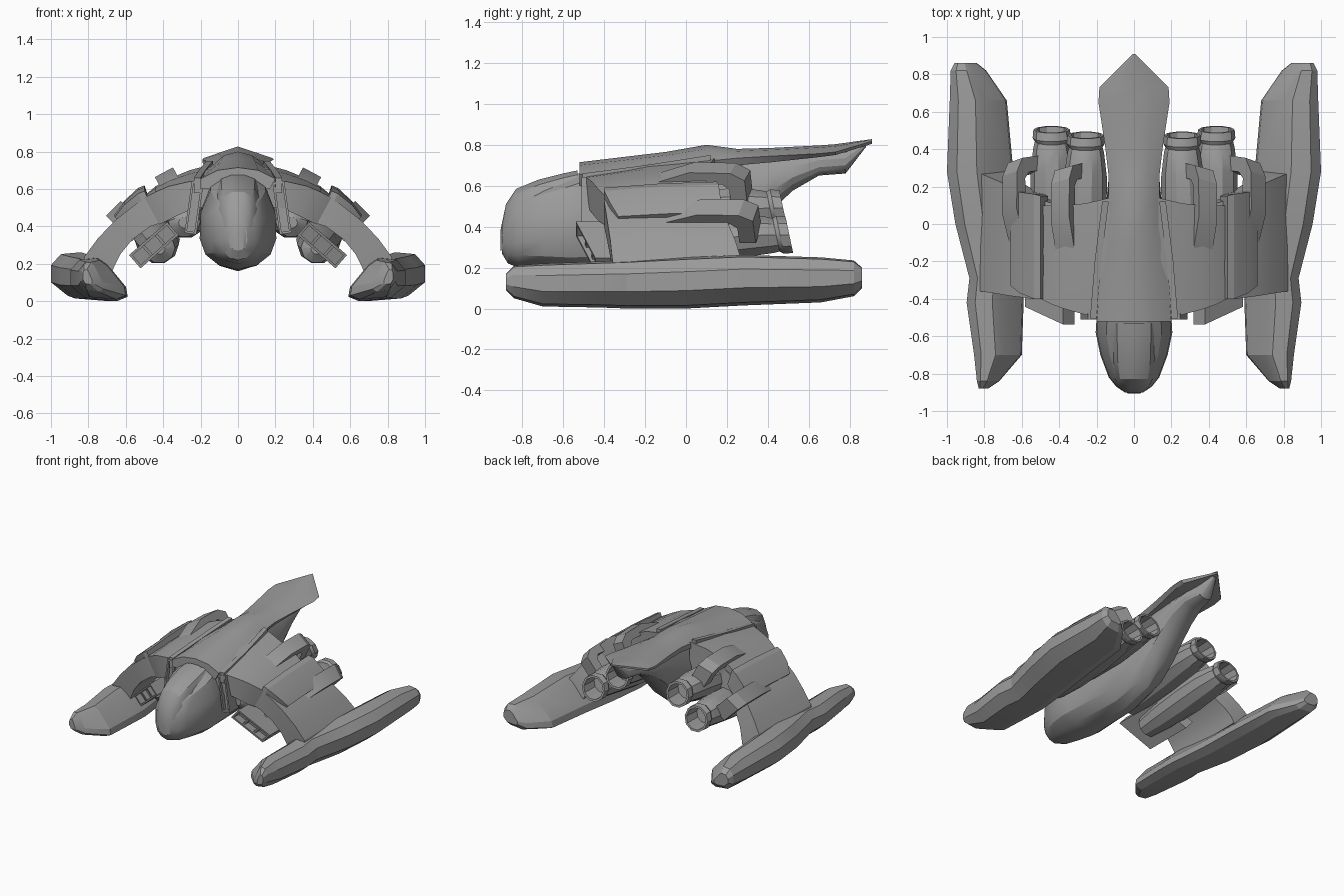
import bpy, math
from mathutils import Vector

if "Cube" in bpy.data.objects:
    bpy.data.objects.remove(bpy.data.objects["Cube"])

grey = bpy.data.materials.new("dark_grey")
grey.diffuse_color = (.33, .33, .33, 1)
grey.use_nodes = True
grey.node_tree.nodes["Principled BSDF"].inputs["Base Color"].default_value = grey.diffuse_color


def loft(name, rings, mirror=False, angle=28):
    """Skin a list of equal-length point rings, cap both ends."""
    n = len(rings[0])
    verts = [p for r in rings for p in r]
    faces = [tuple(range(n)), tuple(range((len(rings) - 1) * n, len(rings) * n))]
    for i in range(len(rings) - 1):
        for j in range(n):
            k = (j + 1) % n
            faces.append((i*n + j, i*n + k, (i+1)*n + k, (i+1)*n + j))
    me = bpy.data.meshes.new(name)
    me.from_pydata(verts, [], faces)
    me.materials.append(grey)
    ob = bpy.data.objects.new(name, me)
    bpy.context.collection.objects.link(ob)
    bpy.ops.object.select_all(action='DESELECT')
    bpy.context.view_layer.objects.active = ob
    ob.select_set(True)
    bpy.ops.object.mode_set(mode='EDIT')
    bpy.ops.mesh.select_all(action='SELECT')
    bpy.ops.mesh.normals_make_consistent(inside=False)
    bpy.ops.object.mode_set(mode='OBJECT')
    bpy.ops.object.shade_smooth_by_angle(angle=math.radians(angle))
    if mirror:
        ob.modifiers.new("Mirror", 'MIRROR').use_mirror_merge = False
    return ob


# Pontoons: lopsided cross-section, high on the outside
shape = [(0, .1), (.03, .32), (.38, .85), (.55, 1), (.85, .96), (1, .72),
         (1, .35), (.75, .06), (.2, 0)]
stations = [(-.88, .78, .83, .09, .17), (-.84, .72, .84, .05, .21),
            (-.7, .6, .855, .01, .22), (-.42, .59, .895, .005, .23),
            (-.29, .59, .88, 0, .235), (0, .62, .955, 0, .25),
            (.28, .645, 1, .015, .262), (.66, .68, .985, .03, .25),
            (.82, .79, .98, .06, .235), (.86, .84, .96, .1, .2)]
loft("pontoon", [[(a + u*(b - a), y, c + v*(d - c)) for u, v in shape]
                 for y, a, b, c, d in stations], True, 18)

# Hull: boat-shaped keel sweeping up to the tail
half = [(0, 0), (.5, .05), (.85, .17), (1, .35), (.97, .65), (.72, .9), (.35, 1)]
shape = half + [(-u, v) for u, v in reversed(half[1:])]
stations = [(-.9, .05, .27, .42), (-.87, .095, .22, .5), (-.82, .135, .2, .55),
            (-.7, .18, .185, .6), (-.58, .205, .17, .64), (-.5, .2, .165, .67),
            (-.1, .17, .16, .71), (.15, .145, .22, .73), (.3, .13, .34, .74),
            (.42, .12, .48, .75), (.52, .11, .575, .76), (.65, .09, .65, .765),
            (.78, .06, .66, .775), (.88, .015, .79, .81)]
loft("hull", [[(u*w, y, a + v*(b - a)) for u, v in shape]
              for y, w, a, b in stations])

# Cockpit canopy: raised glasshouse running down over the nose
arch = [(-1, 0), (-1, .6), (-.75, .88), (-.3, 1), (.3, 1), (.75, .88), (1, .6), (1, 0)]
stations = [(-.53, .12, .5, .675), (-.6, .12, .48, .66), (-.72, .118, .42, .63),
            (-.83, .1, .36, .585), (-.88, .075, .31, .51), (-.907, .03, .28, .38)]
loft("canopy", [[(u*w, y, a + v*(b - a)) for u, v in arch] for y, w, a, b in stations])

# Spine plate: crowned roof ending in an arrow-shaped tail
stations = [(-.52, .2, .6, .655, .715), (-.1, .165, .65, .7, .765),
            (.1, .138, .68, .72, .8), (.25, .135, .7, .735, .78),
            (.42, .155, .715, .745, .785), (.65, .19, .74, .757, .797),
            (.73, .185, .75, .765, .803), (.91, .006, .805, .818, .828)]
loft("spine_plate", [[(-w, y, a), (-w, y, b), (-w*.55, y, b + (c - b)*.75), (0, y, c),
                      (w*.55, y, b + (c - b)*.75), (w, y, b), (w*.85, y, a), (-w*.85, y, a)]
                     for y, w, a, b, c in stations])


# Wings: arched skins, each station = outer x,z, inner x,z, front y, back y, front droop
def wing(name, stations):
    loft(name, [[(ox, f, oz - d), (ox, (f + b)/2, oz - d*.3), (ox, b, oz),
                 (ix, b, iz), (ix, f, iz)]
                for ox, oz, ix, iz, f, b, d in stations], True, 15)


wing("inner_wing", [(.13, .735, .13, .5, -.5, .14, .08), (.26, .70, .23, .5, -.485, .11, .06),
                    (.37, .655, .32, .46, -.455, .1, .04), (.44, .615, .38, .43, -.43, .1, .03),
                    (.5, .565, .42, .41, -.4, .1, .01)])
wing("outer_wing", [(.4, .58, .34, .44, -.4, .1, 0), (.54, .525, .47, .4, -.4, .14, 0),
                    (.66, .43, .565, .33, -.385, .2, 0), (.75, .335, .63, .25, -.37, .24, 0),
                    (.82, .24, .665, .18, -.36, .27, 0), (.84, .17, .68, .13, -.35, .28, 0)])
wing("wing_strip", [(.5, .62, .46, .5, -.4, .15, .03), (.535, .605, .48, .48, -.4, .16, .03),
                    (.61, .535, .54, .42, -.37, .17, .02), (.66, .47, .6, .4, -.33, .18, .02)])

# Roof-side ribs flanking the spine
loft("root_rib", [[(x - .015, y, z - .08), (x - .015, y, z), (x + .02, y, z), (x + .02, y, z - .08)]
                  for x, y, z in ((.215, -.505, .66), (.19, -.2, .7), (.15, .12, .75))], True)


# Box in a tilted frame: t runs outward-down across the wing, n away from it
def frame(cx, cz, deg, skew=0):
    a = math.radians(deg)
    t, n = Vector((math.cos(a), 0, -math.sin(a))), Vector((math.sin(a), 0, math.cos(a)))
    return lambda s, y, h: Vector((cx, y + skew*s, cz)) + t*s + n*h


# Braces hooking over the wing's back edge down to the engines
outer = [(-.13, -.02), (.06, .045), (.26, .04), (.33, .0), (.345, -.15)]
inner = [(-.13, -.07), (.06, -.03), (.22, -.02), (.255, -.05), (.265, -.15)]
for name, cx, cz, deg, dy in (("inner_brace", .375, .65, 28, -.03),
                              ("outer_brace", .635, .465, 45, .01)):
    at = frame(cx, cz, deg, -.25)
    loft(name, [[at(-.055, p[0] + dy, p[1]), at(.055, p[0] + dy, p[1]),
                 at(.055, q[0] + dy, q[1]), at(-.055, q[0] + dy, q[1])]
                for p, q in zip(outer, inner)], True)


# Hollow-mouthed tilted box, used for intakes and root vents
def duct(name, at, w, h, front, back, rim, depth):
    rings = []
    for s, y in ((0, back), (0, front), (rim, front), (rim, front + depth)):
        rings.append([at(-w + s, y, -h + s), at(w - s, y, -h + s),
                      at(w - s, y, h - s), at(-w + s, y, h - s)])
    loft(name, rings, True)


at = frame(.45, .3, 41, .35)
duct("intake", at, .135, .047, -.49, -.1, .014, .06)
for i, s in enumerate((-.045, .045)):
    loft("intake_bar_%d" % i, [[at(s - .008, y, -.04), at(s + .008, y, -.04),
                                at(s + .008, y, .04), at(s - .008, y, .04)]
                               for y in (-.475, -.41)], True)
duct("root_vent", frame(.235, .5, 82), .14, .032, -.51, -.4, .012, .03)


# Engines: turned nacelles with hollow nozzles, drifting outward/upward to the rear
profile = [(.03, -.42), (.085, -.38), (.11, -.2), (.122, .05), (.115, .25), (.098, .38),
           (.09, .41), (.102, .43), (.098, .475), (.082, .475), (.074, .36), (.01, .36)]
for name, x, z, dx, dz, dy in (("inner_engine", .258, .49, .03, -.07, 0),
                               ("outer_engine", .44, .36, -.02, -.08, .03)):
    rings = []
    for r, y in profile:
        f = max(0, (.3 - y) / .72)
        tilt = .2 if y > .3 else 0      # nozzles look slightly upward
        rings.append([(x + dx*f + r*math.cos(a), y + dy - tilt*r*math.sin(a),
                       z + dz*f + .95*r*math.sin(a))
                      for a in (k*math.tau/10 for k in range(10))])
    loft(name, rings, True, 34)
